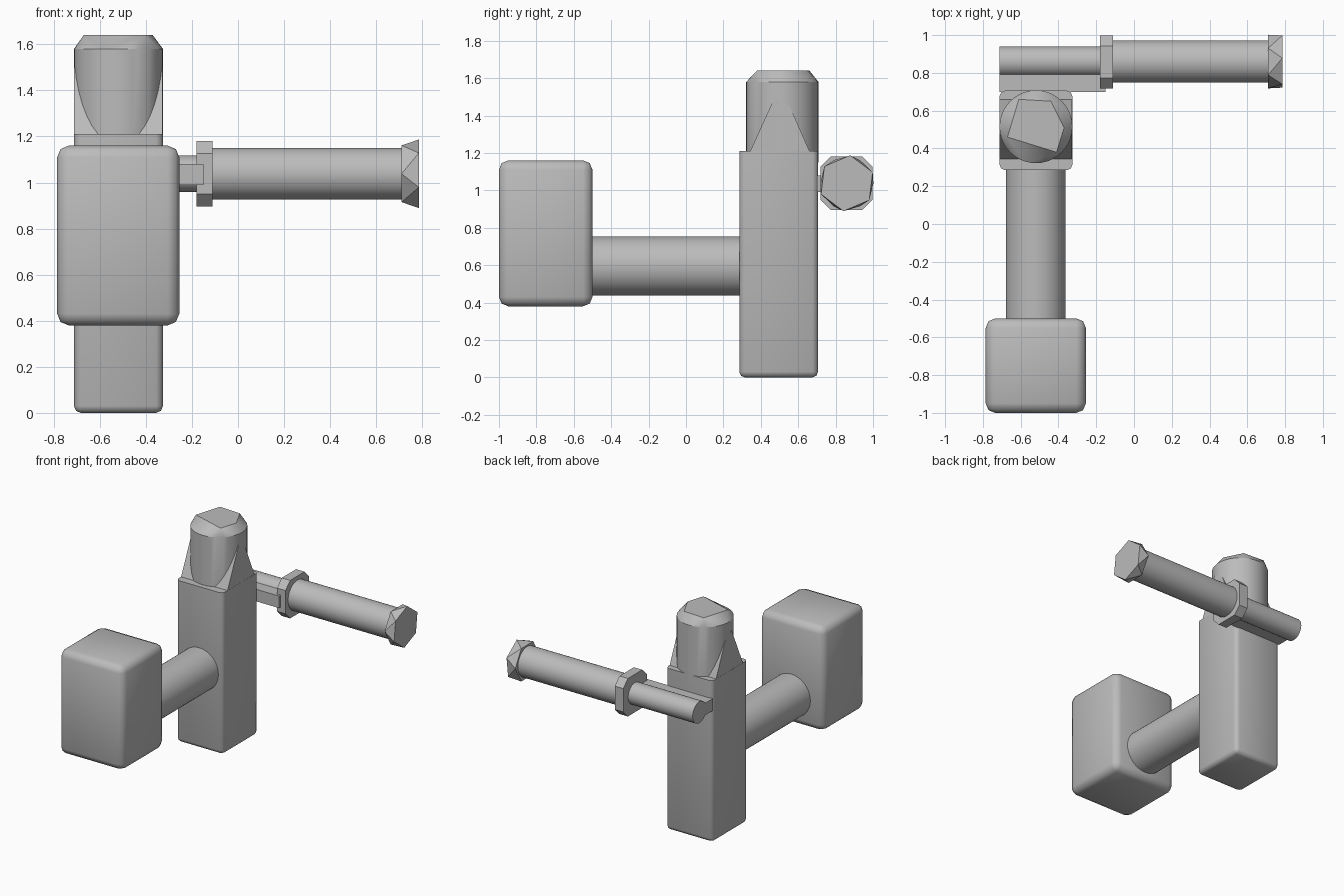
import bpy, bmesh, math
from mathutils import Matrix, Vector

if "Cube" in bpy.data.objects:
    bpy.data.objects.remove(bpy.data.objects["Cube"], do_unlink=True)

grey = bpy.data.materials.new("plain grey")
grey.use_nodes = True
grey.diffuse_color = (0.5, 0.5, 0.5, 1)
grey.node_tree.nodes["Principled BSDF"].inputs["Base Color"].default_value = (0.5, 0.5, 0.5, 1)


def finish(bm, name, angle=30):
    bmesh.ops.recalc_face_normals(bm, faces=bm.faces[:])
    mesh = bpy.data.meshes.new(name)
    bm.to_mesh(mesh)
    bm.free()
    mesh.materials.append(grey)
    for p in mesh.polygons:
        p.use_smooth = True
    mesh.set_sharp_from_angle(angle=math.radians(angle))
    obj = bpy.data.objects.new(name, mesh)
    bpy.context.collection.objects.link(obj)
    return obj


def box(name, lo, hi, bevel=0, segments=1, keep=None, angle=30):
    """Box between two corners; keep picks which edges are rounded."""
    bm = bmesh.new()
    lo, hi = Vector(lo), Vector(hi)
    size = hi - lo
    bmesh.ops.create_cube(bm, size=1, matrix=Matrix.Translation((lo + hi) / 2) @ Matrix.Diagonal((*size, 1)))
    if bevel:
        edges = [e for e in bm.edges if keep is None or keep(e)]
        bmesh.ops.bevel(bm, geom=edges, offset=bevel, segments=segments, profile=0.5, affect='EDGES')
    return finish(bm, name, angle)


def rod(name, start, end, radius):
    bm = bmesh.new()
    start, end = Vector(start), Vector(end)
    axis = end - start
    turn = axis.to_track_quat('Z', 'Y').to_matrix().to_4x4()
    bmesh.ops.create_cone(bm, cap_ends=True, segments=48, radius1=radius, radius2=radius,
                          depth=axis.length, matrix=Matrix.Translation((start + end) / 2) @ turn)
    return finish(bm, name)


def hull(name, points, angle=20):
    bm = bmesh.new()
    for p in points:
        bm.verts.new(p)
    bmesh.ops.convex_hull(bm, input=bm.verts[:])
    bmesh.ops.dissolve_limit(bm, angle_limit=0.01, verts=bm.verts[:], edges=bm.edges[:])
    return finish(bm, name, angle)


def ring(n, radius, turn=0):
    for i in range(n):
        a = math.tau * i / n + math.radians(turn)
        yield radius * math.cos(a), radius * math.sin(a)


# Front block and the round bar joining it to the post
box("front_block", (-0.785, -1, 0.38), (-0.255, -0.5, 1.16), 0.05, 2, angle=50)
rod("connecting_bar", (-0.52, -0.52, 0.595), (-0.52, 0.3, 0.595), 0.158)

# Post with a crisp top rim
box("post", (-0.712, 0.285, 0), (-0.326, 0.706, 1.21), 0.03, 2,
    keep=lambda e: min(v.co.z for v in e.verts) < 1.2, angle=50)

# Tapered flat cheeks on both sides of the neck
hull("post_cheeks", [(x, y, z) for x in (-0.711, -0.327)
                     for y, z in ((0.33, 1.18), (0.345, 1.21), (0.475, 1.5),
                                  (0.555, 1.45), (0.66, 1.21), (0.67, 1.18))])

# Round neck with an uneven faceted crown
cx, cy = -0.519, 0.515
neck_ring = list(ring(40, 0.193))
crown = [(-0.67, 0.46), (-0.41, 0.38), (-0.37, 0.51), (-0.44, 0.65), (-0.61, 0.66)]
hull("neck", [(cx + x, cy + y, z) for x, y in neck_ring for z in (1.15, 1.58)]
     + [(x, y, 1.64) for x, y in crown])

# Side lever: thin shaft, flat key, collar, grip and flared cap
ly, lz = 0.86, 1.038
rod("lever_shaft", (-0.713, ly, lz), (-0.15, ly, lz), 0.08)
box("lever_key", (-0.713, 0.70, 0.99), (-0.15, 0.82, 1.08))
box("lever_collar", (-0.18, ly - 0.142, lz - 0.142), (-0.11, ly + 0.138, lz + 0.142), 0.055,
    keep=lambda e: abs(e.verts[0].co.x - e.verts[1].co.x) > 0.01)
rod("lever_grip", (-0.12, ly, lz), (0.73, ly, lz), 0.112)
hull("lever_cap", [(0.71, ly + y, lz + z) for y, z in ring(6, 0.142)]
     + [(0.785, ly + y, lz + z) for y, z in ring(6, 0.15, 23)])
